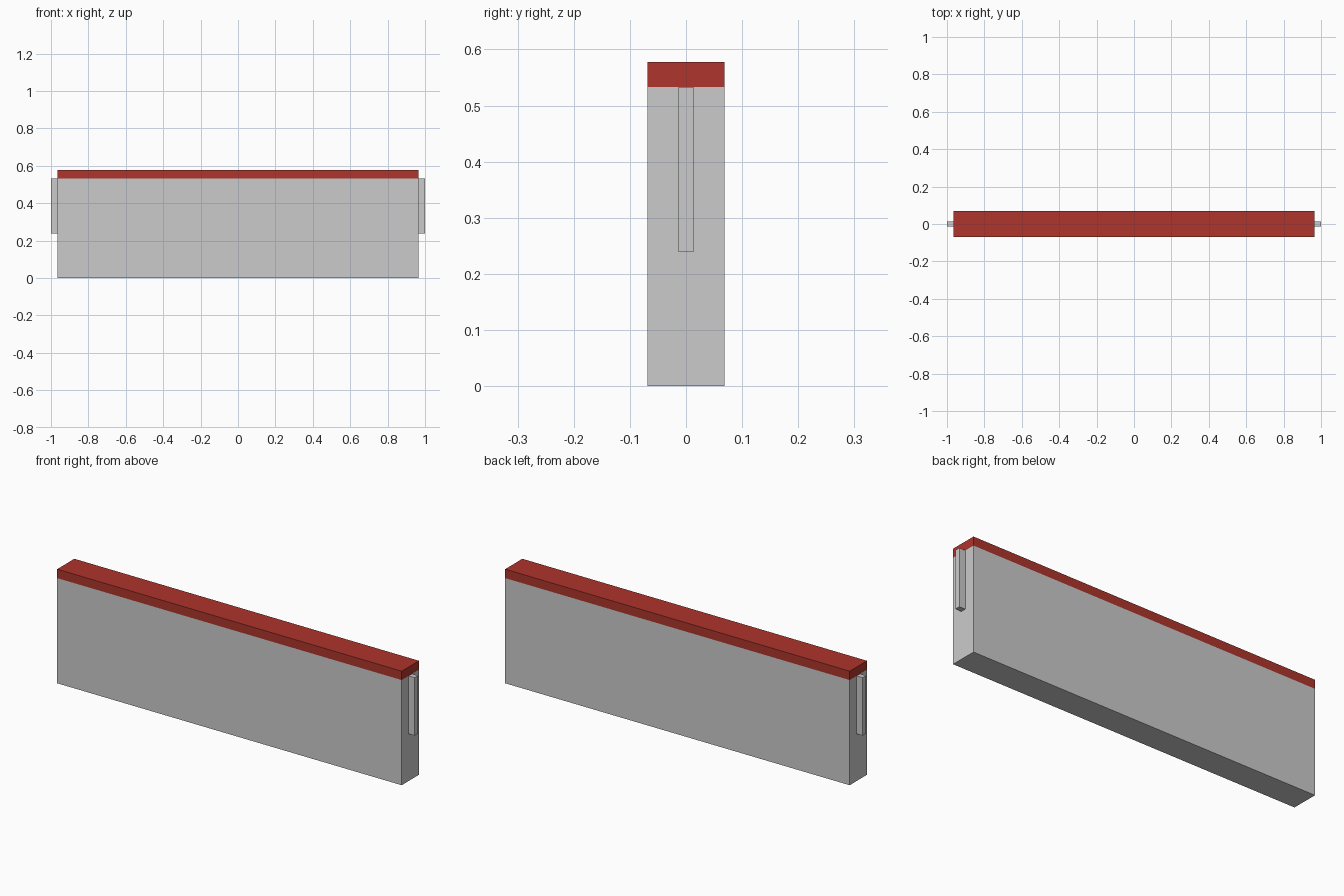
import bpy

if "Cube" in bpy.data.objects:
    bpy.data.objects.remove(bpy.data.objects["Cube"])

HALF_LENGTH, HALF_DEPTH = 0.966, 0.069
BODY_TOP, CAP_TOP = 0.533, 0.578


def box(name, x, y, z):
    """Box spanning the (min, max) ranges on each axis."""
    bpy.ops.mesh.primitive_cube_add(
        size=1, location=[(a + b) / 2 for a, b in (x, y, z)])
    obj = bpy.context.object
    obj.name = name
    obj.scale = [b - a for a, b in (x, y, z)]
    bpy.ops.object.transform_apply(location=False, rotation=False, scale=True)
    return obj


length = (-HALF_LENGTH, HALF_LENGTH)
depth = (-HALF_DEPTH, HALF_DEPTH)

# Wall panel
box("wall_panel", length, depth, (0, BODY_TOP))

# Red coping along the top
cap = box("top_cap", length, depth, (BODY_TOP, CAP_TOP))
red = bpy.data.materials.new("red")
red.diffuse_color = (0.42, 0.035, 0.025, 1)
red.use_nodes = True
red.node_tree.nodes["Principled BSDF"].inputs["Base Color"].default_value = red.diffuse_color
cap.data.materials.append(red)

# Connector tongues on both ends
for side, x in (("left", (-1, -HALF_LENGTH)), ("right", (HALF_LENGTH, 1))):
    box(side + "_connector", x, (-0.0135, 0.0135), (0.239, BODY_TOP))
